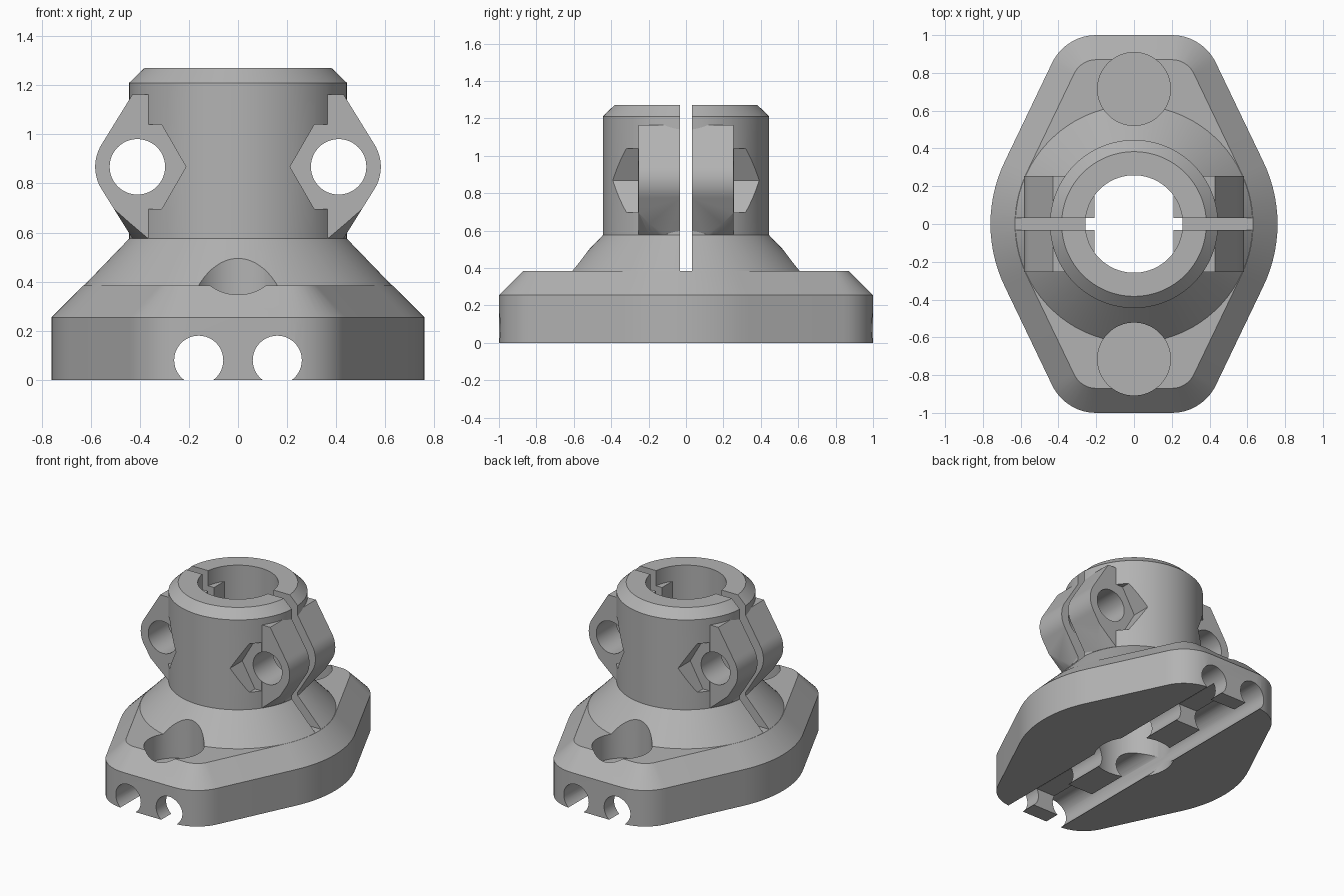
import bpy, bmesh, math
from mathutils import Matrix, Vector

old = bpy.data.objects.get("Cube")
if old:
    bpy.data.objects.remove(old, do_unlink=True)

grey = bpy.data.materials.new("plain_grey")
grey.use_nodes = True
colour = (0.45, 0.45, 0.45, 1)
grey.diffuse_color = colour
grey.node_tree.nodes["Principled BSDF"].inputs["Base Color"].default_value = colour


def finish(bm, name):
    bmesh.ops.recalc_face_normals(bm, faces=bm.faces)
    mesh = bpy.data.meshes.new(name)
    bm.to_mesh(mesh)
    bm.free()
    mesh.materials.append(grey)
    ob = bpy.data.objects.new(name, mesh)
    bpy.context.collection.objects.link(ob)
    return ob


def hull(name, points):
    bm = bmesh.new()
    for p in points:
        bm.verts.new(p)
    res = bmesh.ops.convex_hull(bm, input=bm.verts)
    junk = {g for g in res["geom_interior"] + res["geom_unused"] if isinstance(g, bmesh.types.BMVert)}
    bmesh.ops.delete(bm, geom=list(junk), context="VERTS")
    bmesh.ops.dissolve_limit(bm, angle_limit=0.002, verts=bm.verts, edges=bm.edges)
    return finish(bm, name)


def lathe(name, profile, n=96):
    bm = bmesh.new()
    rings = [[bm.verts.new((r * math.cos(k * math.tau / n), r * math.sin(k * math.tau / n), z))
              for k in range(n)] for r, z in profile]
    for a, b in zip(rings, rings[1:]):
        for k in range(n):
            j = (k + 1) % n
            bm.faces.new((a[k], a[j], b[j], b[k]))
    bm.faces.new(rings[0])
    bm.faces.new(rings[-1])
    return finish(bm, name)


def ring(u, v, r, n):
    return [(u + r * math.cos(k * math.tau / n), v + r * math.sin(k * math.tau / n)) for k in range(n)]


def prism_y(name, pts, y0, y1):
    return hull(name, [(x, y, z) for x, z in pts for y in (y0, y1)])


def prism_z(name, pts, z0, z1):
    return hull(name, [(x, y, z) for x, y in pts for z in (z0, z1)])


def box(name, x0, x1, y0, y1, z0, z1):
    return prism_z(name, [(x, y) for x in (x0, x1) for y in (y0, y1)], z0, z1)


def combine(ob, other, op):
    mod = ob.modifiers.new(op, "BOOLEAN")
    mod.operation, mod.object, mod.solver = op, other, "EXACT"
    dg = bpy.context.evaluated_depsgraph_get()
    dg.update()
    mesh = bpy.data.meshes.new_from_object(ob.evaluated_get(dg))
    ob.modifiers.clear()
    ob.data = mesh
    bpy.data.objects.remove(other, do_unlink=True)


# Chamfered flange: round middle and four rounded corners
def outline(inset):
    pts = ring(0, 0, 0.76 - inset, 96)
    for sx in (-1, 1):
        for sy in (-1, 1):
            pts += ring(sx * 0.2, sy * 0.74, 0.26 - inset, 48)
    return pts


body = hull("clamp_flange", [(x, y, z) for inset, z in ((0, 0), (0, 0.255), (0.13, 0.385))
                             for x, y in outline(inset)])

# Conical shoulder, collar and bore
collar = lathe("collar", [(0.6, 0.2), (0.628, 0.385), (0.445, 0.575), (0.445, 1.21), (0.383, 1.27)])
combine(body, collar, "UNION")
combine(body, lathe("bore", [(0.258, -0.1), (0.258, 1.4)]), "DIFFERENCE")

HX, HZ, EAR = 0.41, 0.868, 0.255
for s in (-1, 1):
    # Clamp ear with a conical underside
    corners = [(s * x, z) for x in (0.21, 0.43) for z in (0.576, 1.163)]
    ear = prism_y("ear", ring(s * HX, HZ, 0.172, 64) + corners, -EAR, EAR)
    combine(ear, lathe("ear_underside", [(0.42, 0.55), (1.42, 1.55)]), "INTERSECT")
    combine(body, ear, "UNION")

for s in (-1, 1):
    # Bolt hole and hexagonal pockets at both ends of it
    combine(body, prism_y("bolt_hole", ring(s * HX, HZ, 0.113, 48), -0.6, 0.6), "DIFFERENCE")
    for t in (-1, 1):
        pocket = prism_y("hex_pocket", ring(s * HX, HZ, 0.198, 6), t * (EAR + 0.0005), t * 0.6)
        combine(body, pocket, "DIFFERENCE")
    # Lengthwise channel under the flange
    combine(body, prism_y("channel", ring(s * 0.16, 0.08, 0.1, 48), -1.2, 1.2), "DIFFERENCE")
    # Round recess above and hexagonal recess below, at each end
    combine(body, prism_z("round_recess", ring(0, s * 0.715, 0.193, 64), 0.21, 0.8), "DIFFERENCE")
    combine(body, prism_z("hex_recess", ring(0, s * 0.715, 0.2, 6), -0.1, 0.13), "DIFFERENCE")

# Clamping slit
combine(body, box("slit", -0.9, 0.9, -0.033, 0.033, 0.385, 1.5), "DIFFERENCE")

bpy.ops.object.select_all(action="DESELECT")
body.select_set(True)
bpy.context.view_layer.objects.active = body
bpy.ops.object.shade_smooth_by_angle(angle=math.radians(25))
